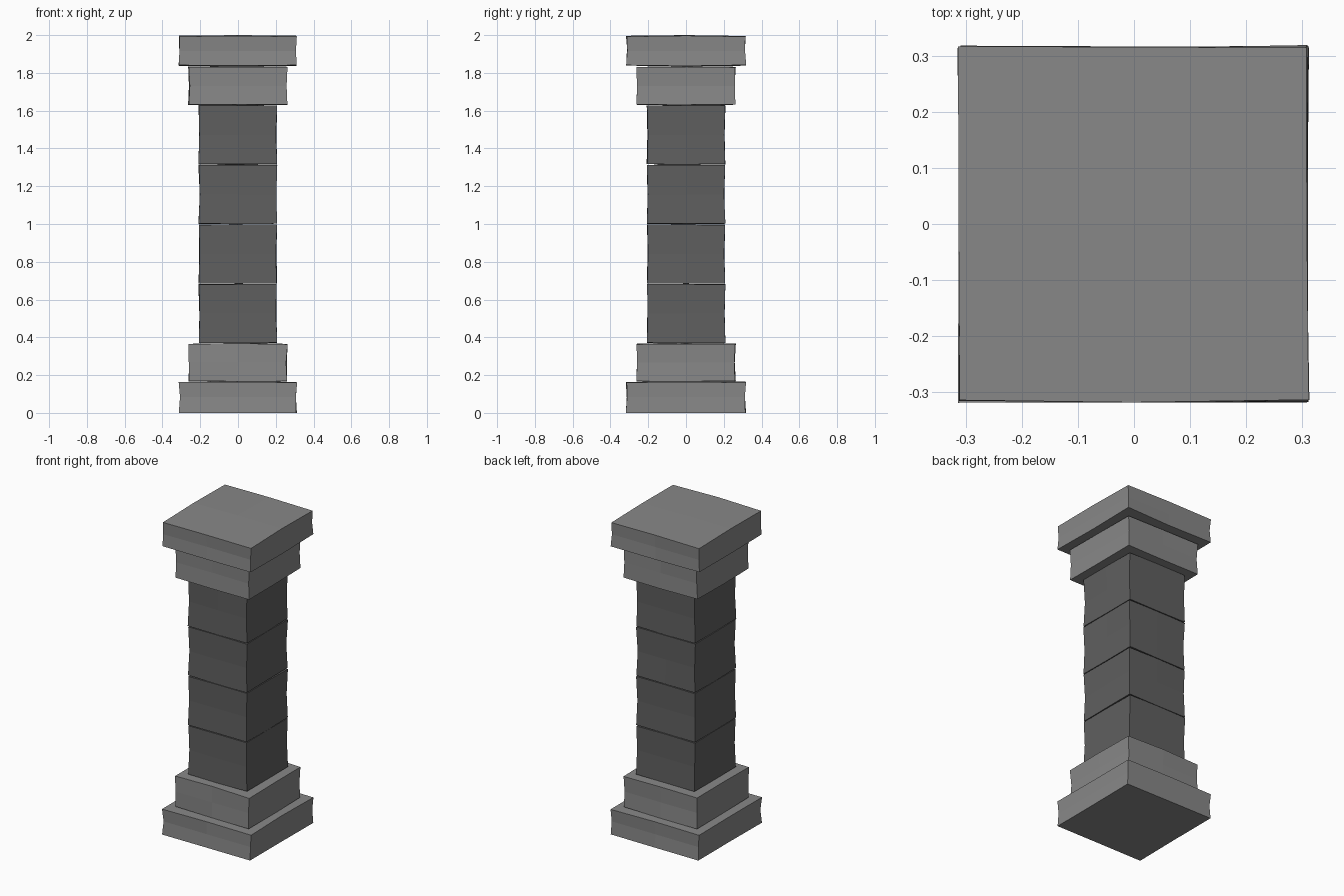
import bpy, bmesh, random
from mathutils import Vector

if "Cube" in bpy.data.objects:
    bpy.data.objects.remove(bpy.data.objects["Cube"])

random.seed(4)

dark = bpy.data.materials.new("dark_stone")
dark.diffuse_color = (0.115, 0.115, 0.115, 1)
dark.use_nodes = True
dark.node_tree.nodes["Principled BSDF"].inputs["Base Color"].default_value = dark.diffuse_color
light = bpy.data.materials.new("light_stone")
light.diffuse_color = (0.245, 0.245, 0.245, 1)
light.use_nodes = True
light.node_tree.nodes["Principled BSDF"].inputs["Base Color"].default_value = light.diffuse_color


def stone(name, hx, hy, z0, z1, mat, flat_bottom=False, wear=0.003, crown=0.004):
    """Roughly hewn block: 2x2x2 cube, crowned top and bottom, slightly waisted sides."""
    bm = bmesh.new()
    bmesh.ops.create_cube(bm, size=2)
    bmesh.ops.subdivide_edges(bm, edges=bm.edges[:], cuts=1, use_grid_fill=True)
    hz, zc = (z1 - z0) / 2, (z0 + z1) / 2
    for v in bm.verts:
        sx, sy, sz = (round(c) for c in v.co)
        rim = abs(sx) + abs(sy)
        waist = 0.004 if sz == 0 else 0
        drop = crown * (0, 0.4, 1)[rim]
        if flat_bottom and sz < 0:
            drop = 0
        j = [random.uniform(-wear, wear) for _ in range(3)]
        v.co = Vector((sx * (hx - waist) + j[0] - 0.001,
                       sy * (hy - waist) + j[1],
                       zc + sz * (hz - drop - (abs(j[2]) if rim and drop else 0))))
    bmesh.ops.recalc_face_normals(bm, faces=bm.faces[:])
    me = bpy.data.meshes.new(name)
    bm.to_mesh(me)
    bm.free()
    me.materials.append(mat)
    ob = bpy.data.objects.new(name, me)
    bpy.context.collection.objects.link(ob)
    return ob


# Base: wide slab and stepped plinth
stone("base_slab", 0.311, 0.316, 0.0, 0.167, light, flat_bottom=True)
stone("base_step", 0.261, 0.261, 0.163, 0.37, light)

# Shaft: four stacked blocks
h = (1.63 - 0.368) / 4
for i in range(4):
    z = 0.368 + i * h
    stone(f"shaft_block_{i + 1}", 0.207, 0.207, z, z + h, dark, wear=0.002, crown=0.002)

# Capital: step and wide top slab
stone("capital_step", 0.261, 0.261, 1.627, 1.836, light)
stone("top_slab", 0.311, 0.316, 1.834, 2.0, light, crown=0.006)
